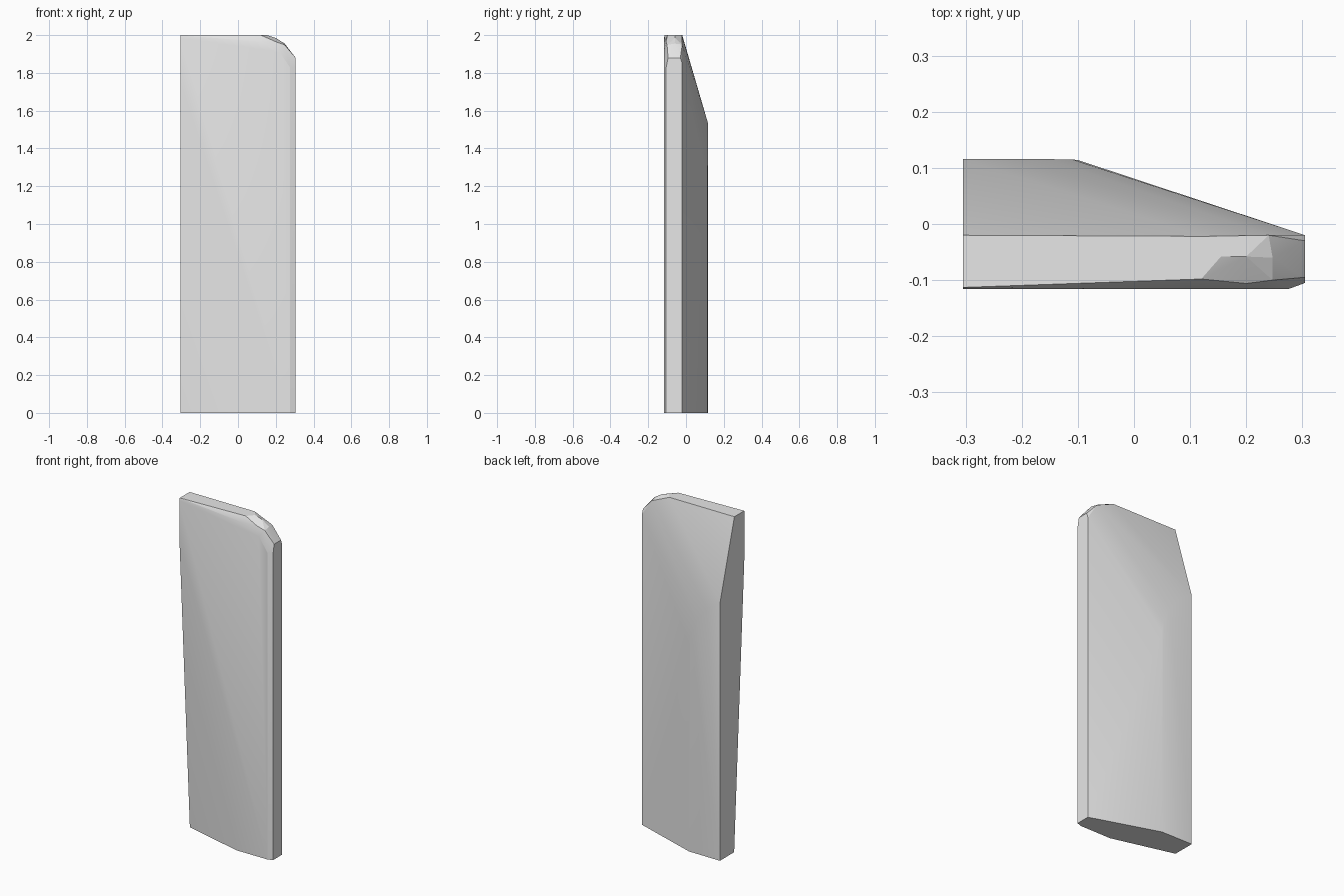
import bpy, bmesh, math

if "Cube" in bpy.data.objects:
    bpy.data.objects.remove(bpy.data.objects["Cube"])

FRONT, BACK, RIDGE = -0.116, 0.116, -0.02   # depth of front, back and the thin edge
LEFT, RIGHT = -0.305, 0.305

# Footprint: thick on the left, tapering to a thin right edge
base = [(LEFT, -0.018), (0.07, FRONT), (0.275, FRONT), (RIGHT, -0.105),
        (RIGHT, RIDGE), (-0.10, 0.114), (LEFT, BACK)]
points = [(x, y, 0) for x, y in base]

# Front face: twist point on the left, then the rounded upper corner
points += [(LEFT, FRONT, z) for z in (1.75, 1.985)]
points += [(x, FRONT, z) for x, z in ((0.12, 1.965), (0.22, 1.91), (0.275, 1.83))]

# Flat top strip
points += [(LEFT, -0.113, 2), (0.12, -0.098, 2), (0.155, -0.058, 2),
           (LEFT, RIDGE, 2), (0.125, RIDGE - 0.002, 2)]

# Rounded top right corner
points += [(0.20, -0.058, 1.985), (0.20, -0.106, 1.965),
           (0.24, RIDGE, 1.95), (0.247, -0.06, 1.955), (0.247, -0.10, 1.948),
           (RIGHT, -0.03, 1.88), (RIGHT, -0.095, 1.88),
           (RIGHT, -0.105, 1.83), (RIGHT, RIDGE, 1.85)]

# Back shoulder: curved lower end of the sloping back
points += [(LEFT, BACK, 1.535), (-0.22, BACK, 1.48), (-0.15, 0.1155, 1.39),
           (-0.11, 0.115, 1.30), (-0.10, 0.114, 1.23)]

# Skin the points into one solid
bm = bmesh.new()
for p in points:
    bm.verts.new(p)
hull = bmesh.ops.convex_hull(bm, input=bm.verts[:])
loose = [v for v in bm.verts if not v.link_faces]
bmesh.ops.delete(bm, geom=loose, context='VERTS')
bmesh.ops.dissolve_limit(bm, angle_limit=math.radians(0.5),
                         verts=bm.verts[:], edges=bm.edges[:])
bmesh.ops.recalc_face_normals(bm, faces=bm.faces[:])

mesh = bpy.data.meshes.new("tapered_panel")
bm.to_mesh(mesh)
bm.free()
panel = bpy.data.objects.new("tapered_panel", mesh)
bpy.context.collection.objects.link(panel)

grey = bpy.data.materials.new("light_grey")
grey.diffuse_color = (0.8, 0.8, 0.8, 1)
grey.use_nodes = True
grey.node_tree.nodes["Principled BSDF"].inputs["Base Color"].default_value = grey.diffuse_color
mesh.materials.append(grey)

# Soft shading on the curved back, sharp outer edges
bpy.context.view_layer.objects.active = panel
panel.select_set(True)
bpy.ops.object.shade_smooth_by_angle(angle=math.radians(15))
